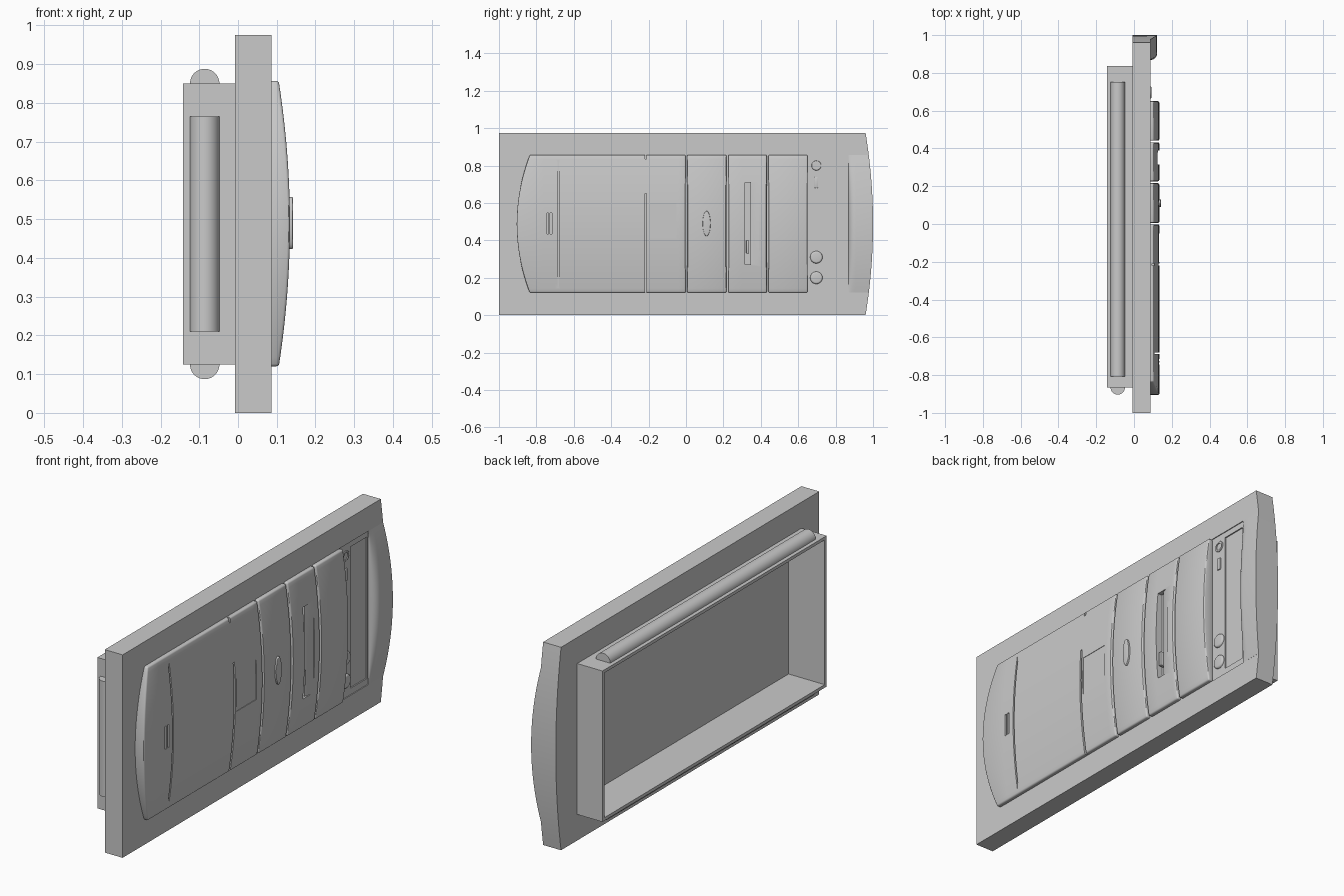
import bpy, bmesh, math
from mathutils import Vector

cube = bpy.data.objects.get("Cube")
if cube:
    bpy.data.objects.remove(cube, do_unlink=True)

grey = bpy.data.materials.new("plain grey")
grey.use_nodes = True
GREY = (0.59, 0.59, 0.59, 1)
grey.diffuse_color = GREY
grey.node_tree.nodes["Principled BSDF"].inputs["Base Color"].default_value = GREY

HEIGHT, MID = 0.975, 0.4875
LOW, HIGH = 0.12, 0.857          # vertical span of the bulging front
BACK, FRONT = -0.008, 0.087      # faces of the base slab


def activate(ob):
    bpy.ops.object.select_all(action='DESELECT')
    ob.select_set(True)
    bpy.context.view_layer.objects.active = ob


def finish(bm, name):
    bmesh.ops.recalc_face_normals(bm, faces=bm.faces)
    mesh = bpy.data.meshes.new(name)
    bm.to_mesh(mesh)
    bm.free()
    mesh.materials.append(grey)
    ob = bpy.data.objects.new(name, mesh)
    bpy.context.collection.objects.link(ob)
    return ob


def loft(name, z0, z1, section, steps=32):
    """Stack the outline section(z) of (x, y) points from z0 to z1."""
    bm = bmesh.new()
    rings = []
    for i in range(steps + 1):
        z = z0 + (z1 - z0) * i / steps
        rings.append([bm.verts.new((x, y, z)) for x, y in section(z)])
    n = len(rings[0])
    for a, b in zip(rings, rings[1:]):
        for k in range(n):
            bm.faces.new((a[k], a[(k + 1) % n], b[(k + 1) % n], b[k]))
    bm.faces.new(rings[0])
    bm.faces.new(rings[-1])
    return finish(bm, name)


def prism(name, points, sweep):
    bm = bmesh.new()
    a = [bm.verts.new(p) for p in points]
    b = [bm.verts.new(Vector(p) + Vector(sweep)) for p in points]
    bm.faces.new(a)
    bm.faces.new(b)
    for k in range(len(a)):
        j = (k + 1) % len(a)
        bm.faces.new((a[k], a[j], b[j], b[k]))
    return finish(bm, name)


def box(name, x0, x1, y0, y1, z0, z1):
    return prism(name, [(x0, y0, z0), (x1, y0, z0), (x1, y1, z0), (x0, y1, z0)],
                 (0, 0, z1 - z0))


def disc(name, x0, x1, y, z, ry, rz):
    ring = [2 * math.pi * i / 32 for i in range(32)]
    return prism(name, [(x0, y + ry * math.cos(a), z + rz * math.sin(a)) for a in ring],
                 (x1 - x0, 0, 0))


def apply(ob, mod):
    activate(ob)
    bpy.ops.object.modifier_apply(modifier=mod.name)


def bevel(ob, width, segments=3):
    m = ob.modifiers.new("bevel", 'BEVEL')
    m.width, m.segments = width, segments
    m.limit_method, m.angle_limit = 'ANGLE', math.radians(40)
    apply(ob, m)


def cut(ob, cutter, keep=False):
    m = ob.modifiers.new("cut", 'BOOLEAN')
    m.operation, m.solver, m.object = 'DIFFERENCE', 'EXACT', cutter
    apply(ob, m)
    if not keep:
        bpy.data.objects.remove(cutter, do_unlink=True)


def bulge(z):
    return max(0, 1 - ((z - MID) / (HIGH - MID)) ** 2)


def crown(z):
    return 0.105 + 0.029 * bulge(z)


def slab_end(z):
    return 1 - 0.04 * ((z - MID) / MID) ** 2


# Base slab with one bowed end, and the hollow frame behind it
slab = loft("base_slab", 0, HEIGHT, lambda z: [
    (BACK, -1), (FRONT, -1), (FRONT, slab_end(z)), (BACK, slab_end(z))])
frame = box("back_frame", -0.142, BACK, -0.865, 0.837, 0.125, 0.85)
cavity = box("cavity_cutter", -0.3, 0.05, -0.85, 0.822, 0.14, 0.835)
cut(slab, cavity, keep=True)
cut(frame, cavity)

# Shallow control area and drive tray
cut(slab, box("recess_cutter", 0.083, 0.2, 0.64, 0.868, LOW, HIGH))
cut(slab, box("tray_cutter", 0.077, 0.2, 0.735, 0.86, 0.15, 0.83))

# Half-round ribs on the frame
R = 0.038
arc = [math.pi * i / 20 for i in range(21)]
for name, z, s in (("top_rib", 0.85, 1), ("bottom_rib", 0.125, -1)):
    prism(name, [(-0.086 + R * math.cos(a), -0.808, z + s * R * math.sin(a)) for a in arc],
          (0, 1.56, 0))
prism("front_rib", [(-0.086 + R * math.cos(a), -0.865 - R * math.sin(a), 0.21) for a in arc],
      (0, 0, 0.555))

# Raised lip at the bowed end, rising in a quarter round
LIP = 0.036
turn = [math.pi / 2 * i / 8 for i in range(9)]
loft("end_lip", LOW, HIGH, lambda z: [(0.07, 0.868)] + [
    (FRONT + LIP * bulge(z) * math.sin(a), 0.868 + 0.04 * (1 - math.cos(a))) for a in turn
] + [(FRONT + LIP * bulge(z), slab_end(z)), (0.07, slab_end(z))])


# Curved front panels
def panel(name, start, y1, seams=()):
    ob = loft(name, LOW, HIGH, lambda z: [(0.08, start(z)), (crown(z), start(z))] + [
        (crown(z), y) for y in seams] + [(crown(z), y1), (0.08, y1)])
    bevel(ob, 0.007)
    return ob


main = panel("main_panel", lambda z: -0.835 - 0.07 * bulge(z), -0.002,
             (-0.76, -0.7, -0.67, -0.23, -0.205, -0.04))
badge_panel = panel("badge_panel", lambda z: 0.006, 0.216)
floppy_panel = panel("floppy_panel", lambda z: 0.226, 0.432, (0.3, 0.41))
blank_panel = panel("blank_panel", lambda z: 0.441, 0.65)

# Grooves, grip slits and finger pull in the main panel
cut(main, box("groove_cutter", 0.109, 0.2, -0.688, -0.68, 0.1, 0.9))
cut(main, box("split_cutter", 0.095, 0.2, -0.22, -0.21, 0.1, 0.65))
cut(main, box("notch_cutter", 0.095, 0.2, -0.22, -0.21, 0.835, 0.9))
for y in (-0.744, -0.726):
    cut(main, box("slit_cutter", 0.124, 0.2, y, y + 0.01, 0.435, 0.545))
cut(main, prism("pull_cutter", [(0.13, -0.2, 0.41), (0.2, -0.2, 0.41),
                                (0.2, -0.2, 0.6), (0.129, -0.2, 0.6)], (0, 0.15, 0)))

# Floppy opening: deep slot with a sloped side, and its eject button
cut(floppy_panel, prism("floppy_cutter", [(0.1, 0.315, 0.27), (0.2, 0.315, 0.27),
                                          (0.2, 0.39, 0.27), (0.129, 0.39, 0.27),
                                          (0.114, 0.342, 0.27), (0.1, 0.342, 0.27)],
                        (0, 0, 0.44)))
bevel(box("eject_button", 0.09, 0.124, 0.322, 0.338, 0.33, 0.4), 0.002)

# Oval badge
bevel(disc("oval_badge", 0.12, 0.142, 0.11, 0.49, 0.021, 0.067), 0.003)

# Controls beside the tray
for i, z in enumerate((0.2, 0.31)):
    bevel(disc(f"button_{i + 1}", 0.07, 0.093, 0.697, z, 0.033, 0.033), 0.009, 4)
jack = disc("jack_ring", 0.07, 0.087, 0.697, 0.8, 0.026, 0.026)
bevel(jack, 0.003)
cut(jack, disc("jack_cutter", 0.08, 0.1, 0.697, 0.8, 0.017, 0.017))
bevel(box("indicator_light", 0.07, 0.088, 0.687, 0.707, 0.68, 0.74), 0.003)

for ob in list(bpy.context.collection.objects):
    if ob.type == 'MESH' and ob.data.materials and ob.data.materials[0] == grey:
        activate(ob)
        bpy.ops.object.shade_smooth_by_angle(angle=math.radians(30))
